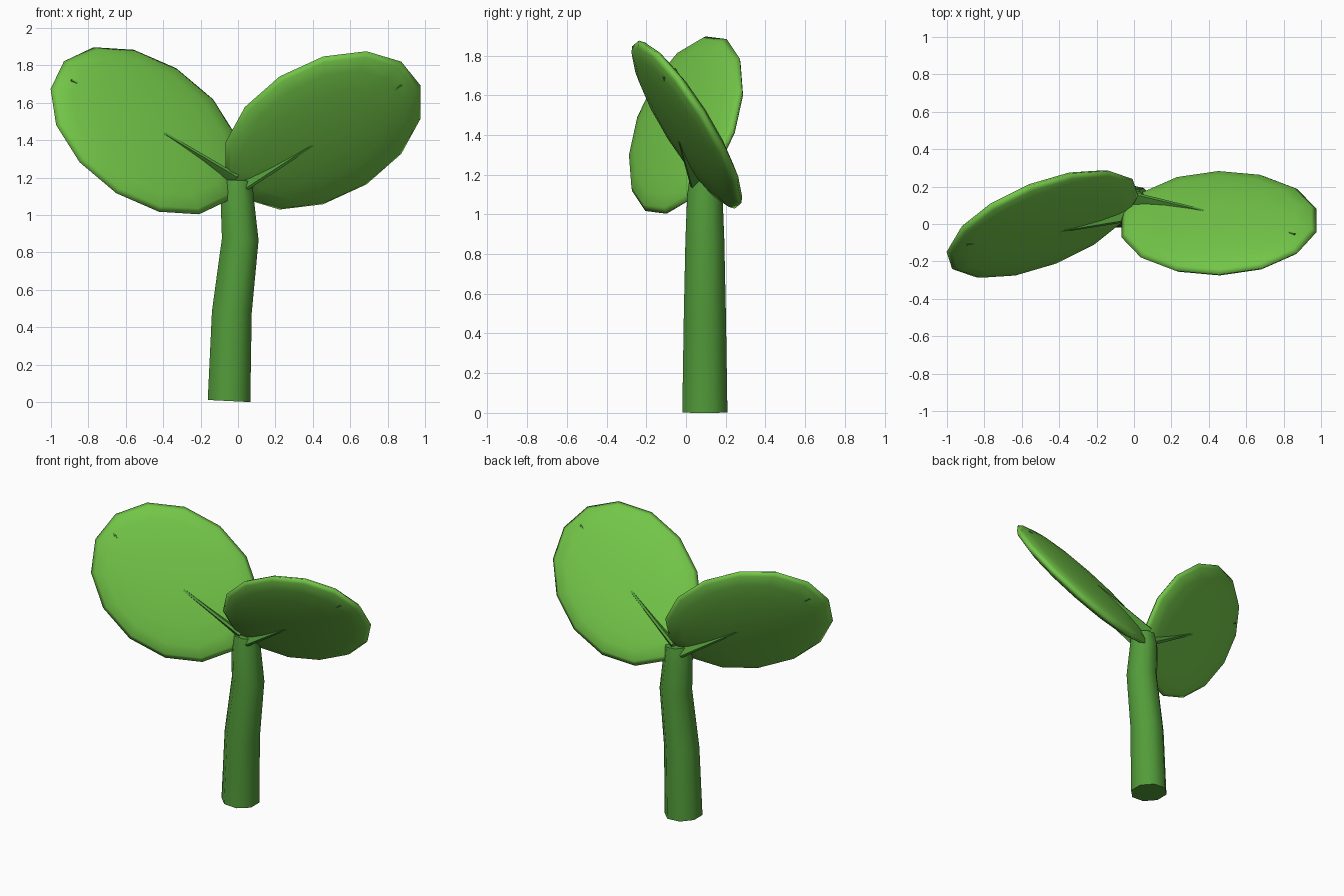
import bpy, bmesh
from math import cos, sin, pi, radians
from mathutils import Vector, Matrix

cube = bpy.data.objects.get("Cube")
if cube:
    bpy.data.objects.remove(cube, do_unlink=True)


def material(name, rgb):
    m = bpy.data.materials.new(name)
    m.use_nodes = True
    m.diffuse_color = (*rgb, 1)
    m.node_tree.nodes["Principled BSDF"].inputs["Base Color"].default_value = (*rgb, 1)
    return m


leaf_green = material("leaf_green", (0.17, 0.56, 0.065))
stem_green = material("stem_green", (0.085, 0.33, 0.042))


def finish(name, bm, mat, angle):
    bmesh.ops.recalc_face_normals(bm, faces=bm.faces)
    mesh = bpy.data.meshes.new(name)
    bm.to_mesh(mesh)
    bm.free()
    mesh.materials.append(mat)
    ob = bpy.data.objects.new(name, mesh)
    bpy.context.collection.objects.link(ob)
    bpy.ops.object.select_all(action='DESELECT')
    ob.select_set(True)
    bpy.context.view_layer.objects.active = ob
    bpy.ops.object.shade_smooth_by_angle(angle=radians(angle))


def loft(name, rings, mat, angle):
    """Skin a list of (centre, first half axis, second half axis) rings."""
    bm = bmesh.new()
    sides = 8
    loops = [[bm.verts.new(c + u * cos(2 * pi * (i + 0.5) / sides) + v * sin(2 * pi * (i + 0.5) / sides))
              for i in range(sides)] for c, u, v in rings]
    for a, b in zip(loops, loops[1:]):
        for i in range(sides):
            j = (i + 1) % sides
            bm.faces.new((a[i], a[j], b[j], b[i]))
    bm.faces.new(loops[0])
    bm.faces.new(loops[-1])
    finish(name, bm, mat, angle)


# Bent, tapering stem: x, z, radius of each ring
STEM = [(-0.048, 0.005, 0.123), (-0.033, 0.48, 0.115),
        (0.012, 0.87, 0.106), (-0.005, 1.1, 0.096), (0.0, 1.185, 0.083)]
loft("stem", [(Vector((x, 0.095, z)), Vector((r, 0, -0.05 * r)), Vector((0, r, 0)))
              for x, z, r in STEM], stem_green, 60)


# Each leaf is a flattened ball with a midrib that breaks through both faces
def leaf(side, centre, long_axis, wide_axis):
    c, a, b = Vector(centre), Vector(long_axis), Vector(wide_axis)
    n = a.cross(b).normalized()
    bm = bmesh.new()
    bmesh.ops.create_uvsphere(bm, u_segments=14, v_segments=10, radius=1)
    frame = Matrix((a, b, n * 0.07)).transposed().to_4x4()
    frame.translation = c
    bm.transform(frame)
    finish(side + "_leaf", bm, leaf_green, 180)

    along = a * cos(radians(25)) + b * sin(radians(25))
    across = n.cross(along).normalized()
    loft(side + "_midrib", [(c + along * r, across * w, n * h) for r, w, h in
                            [(-0.93, 0.024, 0.09), (-0.2, 0.018, 0.076), (0.85, 0.01, 0.043)]],
         stem_green, 50)


leaf("left", (0.455, 0.004, 1.452), (0.535, 0.015, 0.155), (0, -0.275, 0.395))
leaf("right", (-0.49, 0, 1.45), (-0.51, -0.2, 0.13), (-0.067, 0.205, 0.433))
